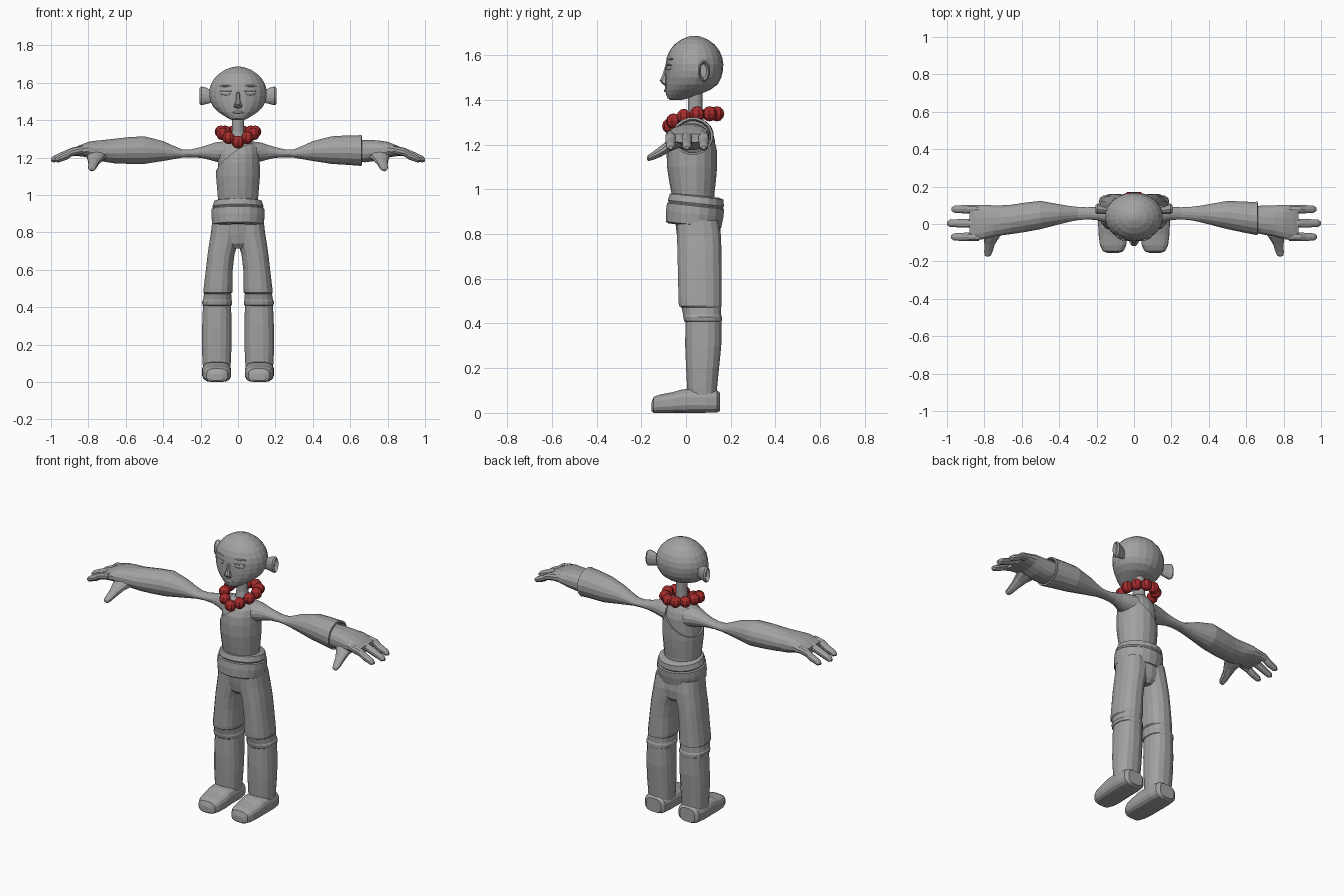
import bpy, bmesh, math
from mathutils import Vector, Matrix

X, Y, Z = 0, 1, 2


def material(name, color):
    m = bpy.data.materials.new(name)
    m.diffuse_color = (*color, 1)
    return m


GREY = material("grey", (0.36, 0.36, 0.36))
RED = material("bead_red", (0.38, 0.025, 0.025))


def finish(name, bm, mat):
    bmesh.ops.recalc_face_normals(bm, faces=bm.faces)
    me = bpy.data.meshes.new(name)
    bm.to_mesh(me)
    bm.free()
    me.materials.append(mat)
    ob = bpy.data.objects.new(name, me)
    bpy.context.collection.objects.link(ob)
    return ob


def loft_bm(rings, axis=Z, n=16, side=1, power=1.0, grow=0.0, caps=True):
    """Skin rings of (position, centre a, centre b, radius a, radius b) along an axis."""
    bm = bmesh.new()
    loops = []
    for pos, ca, cb, ra, rb in rings:
        loop = []
        for i in range(n):
            t = 2 * math.pi * (i + 0.5) / n
            c, s = math.cos(t), math.sin(t)
            co = [ca + (ra + grow) * math.copysign(abs(c) ** power, c),
                  cb + (rb + grow) * math.copysign(abs(s) ** power, s)]
            co.insert(axis, pos)
            co[0] *= side
            co[2] = max(co[2], 0)
            loop.append(bm.verts.new(co))
        loops.append(loop)
    for a, b in zip(loops, loops[1:]):
        for i in range(n):
            j = (i + 1) % n
            bm.faces.new((a[i], a[j], b[j], b[i]))
    if caps:
        bm.faces.new(loops[0])
        bm.faces.new(loops[-1])
    return bm


def loft(name, rings, mat=GREY, **kw):
    return finish(name, loft_bm(rings, **kw), mat)


def ball(name, centre, radii, mat=GREY, u=12, v=8, turn=0.0):
    bm = bmesh.new()
    bmesh.ops.create_uvsphere(bm, u_segments=u, v_segments=v, radius=1)
    bm.transform(Matrix.Translation(centre) @ Matrix.Rotation(turn, 4, 'Z')
                 @ Matrix.Diagonal((*radii, 1)))
    return finish(name, bm, mat)


# Head and neck
loft("head", [
    (1.400, 0, -.045, .028, .026), (1.408, 0, -.035, .050, .048),
    (1.425, 0, -.015, .078, .074), (1.445, 0, .008, .108, .101),
    (1.470, 0, .024, .133, .118), (1.500, 0, .032, .149, .126),
    (1.530, 0, .036, .155, .129), (1.560, 0, .038, .155, .129),
    (1.590, 0, .038, .147, .124), (1.620, 0, .038, .130, .112),
    (1.648, 0, .038, .103, .090), (1.670, 0, .038, .069, .060),
    (1.684, 0, .038, .030, .026), (1.687, 0, .038, .008, .008)], n=22)
loft("neck", [(1.27, 0, .04, .045, .045), (1.34, 0, .042, .034, .034),
              (1.46, 0, .042, .032, .033)], n=12)

# Face
loft("nose", [(1.462, 0, -.082, .012, .012), (1.474, 0, -.094, .026, .016),
              (1.486, 0, -.100, .020, .020), (1.51, 0, -.090, .012, .017),
              (1.55, 0, -.085, .010, .010)], n=8)
ball("lips", (0, -.090, 1.443), (.028, .009, .008))
for s in (-1, 1):
    ball("eye", (s * .065, -.076, 1.543), (.030, .008, .011), turn=s * .35)
    ball("eyelid", (s * .065, -.077, 1.556), (.034, .009, .004), turn=s * .35)
    ball("eyebrow", (s * .068, -.071, 1.583), (.034, .007, .005), turn=s * .35)
    # Cupped ear, rim turned back into a hollow
    loft("ear", [(.135, .07, 1.525, .015, .030), (.170, .075, 1.53, .022, .044),
                 (.196, .080, 1.53, .028, .050), (.206, .080, 1.53, .021, .042),
                 (.186, .078, 1.53, .014, .031)], axis=X, n=14, side=s)

# Torso skin, with the one-shoulder tunic over it
torso = [(.90, 0, .032, .105, .095), (.98, 0, .031, .109, .096),
         (1.04, 0, .029, .114, .105), (1.10, 0, .027, .119, .112),
         (1.17, 0, .026, .118, .113), (1.22, 0, .028, .116, .110),
         (1.255, 0, .031, .110, .098), (1.285, 0, .036, .086, .078),
         (1.305, 0, .040, .055, .055)]
loft("torso", torso, grow=-.009, n=18)
bm = loft_bm(torso, n=18, caps=False)
bmesh.ops.bisect_plane(bm, geom=bm.verts[:] + bm.edges[:] + bm.faces[:],
                       plane_co=(.03, -.085, 1.27),
                       plane_no=Vector((-.105, .05, .145)).normalized(),
                       clear_outer=True)
tunic = finish("tunic", bm, GREY)
mod = tunic.modifiers.new("thickness", 'SOLIDIFY')
mod.thickness = .012
mod.offset = -1

# Sash, dipping towards the back, with an overlapping upper fold
bm = loft_bm([(.835, 0, .04, .125, .115), (.842, 0, .04, .139, .126),
              (.89, 0, .04, .144, .131), (.925, 0, .04, .142, .130),
              (.930, 0, .04, .134, .123), (.938, 0, .04, .138, .128),
              (.968, 0, .04, .128, .122), (.974, 0, .04, .110, .100)], n=20)
pivot = Vector((0, .04, .90))
bmesh.ops.rotate(bm, verts=bm.verts, cent=pivot, matrix=Matrix.Rotation(-.11, 3, 'X'))
finish("waist_sash", bm, GREY)

# Trousers, shins and shoes
loft("hips", [(.715, 0, .06, .045, .070), (.74, 0, .06, .10, .090),
              (.79, 0, .058, .138, .098), (.87, 0, .05, .135, .100)], n=18)
for s in (-1, 1):
    loft("trouser_leg", [
        (.405, .112, .078, .070, .080), (.412, .112, .076, .080, .086),
        (.430, .112, .074, .082, .088), (.440, .111, .072, .077, .086),
        (.472, .109, .068, .074, .090), (.478, .108, .064, .079, .097),
        (.500, .106, .063, .079, .098), (.60, .100, .062, .073, .099),
        (.68, .091, .061, .073, .100), (.73, .080, .060, .077, .100),
        (.79, .070, .058, .077, .100), (.86, .065, .052, .074, .095)],
        side=s, power=.85)
    loft("shin", [(.04, .113, .074, .072, .066), (.11, .114, .072, .077, .068),
                  (.20, .114, .074, .081, .075), (.30, .113, .077, .080, .082),
                  (.42, .112, .078, .076, .082)], side=s, power=.85)
    loft("shoe", [(-.155, .112, .026, .030, .018), (-.145, .112, .036, .056, .036),
                  (-.115, .112, .041, .071, .042), (-.06, .113, .046, .077, .047),
                  (-.02, .114, .052, .078, .053), (.02, .115, .054, .078, .055),
                  (.09, .115, .052, .078, .052), (.138, .115, .051, .070, .050),
                  (.152, .115, .050, .050, .042)], axis=Y, side=s, power=.65)

# Arms: bare on one side, wide cuffed sleeve on the other
upper_arm = [(.06, .040, 1.228, .080, .062), (.12, .048, 1.230, .058, .052),
             (.16, .053, 1.229, .043, .040), (.20, .056, 1.227, .036, .029),
             (.25, .057, 1.223, .033, .022), (.30, .056, 1.222, .036, .023),
             (.35, .054, 1.228, .044, .038), (.40, .052, 1.235, .055, .054),
             (.50, .048, 1.240, .077, .075)]
loft("bare_arm", upper_arm + [(.58, .036, 1.238, .080, .073),
                              (.66, .024, 1.235, .080, .067),
                              (.74, .017, 1.237, .083, .056)],
     axis=X, side=-1)
loft("sleeve", upper_arm + [(.58, .038, 1.240, .084, .080),
                            (.645, .030, 1.238, .089, .083),
                            (.660, .030, 1.238, .092, .085),
                            (.662, .030, 1.238, .082, .075),
                            (.630, .030, 1.238, .076, .068)],
     axis=X, side=1)

# Hands
for s in (-1, 1):
    loft("palm", [(.60, .028, 1.237, .068, .058), (.68, .022, 1.235, .077, .061),
                  (.75, .016, 1.238, .085, .055), (.80, .011, 1.243, .093, .042),
                  (.85, .007, 1.236, .096, .029), (.88, .006, 1.229, .091, .020)],
         axis=X, side=s, power=.85)
    for y, tip in ((.079, .975), (.004, 1.0), (-.069, .978)):
        loft("finger", [(.83, y, 1.242, .022, .022), (.89, y, 1.229, .024, .023),
                        (tip - .06, y, 1.210, .023, .021),
                        (tip - .015, y, 1.192, .020, .018),
                        (tip, y, 1.187, .009, .008)], axis=X, n=10, side=s)
    loft("thumb", [(-.02, .75, 1.222, .070, .032), (-.07, .762, 1.200, .045, .030),
                   (-.11, .772, 1.172, .029, .025), (-.15, .779, 1.149, .023, .018),
                   (-.168, .782, 1.141, .018, .014), (-.175, .782, 1.139, .007, .006)],
         axis=Y, n=10, side=s)

# Bead necklace, rising from the chest to the nape
for i in range(11):
    a = 2 * math.pi * i / 11
    ball("bead", (.092 * math.sin(a), .035 - .108 * math.cos(a),
                  1.283 + min(.055, .08 * math.sin(a / 2))),
         (.034, .034, .034), RED, u=8, v=6, turn=a)
